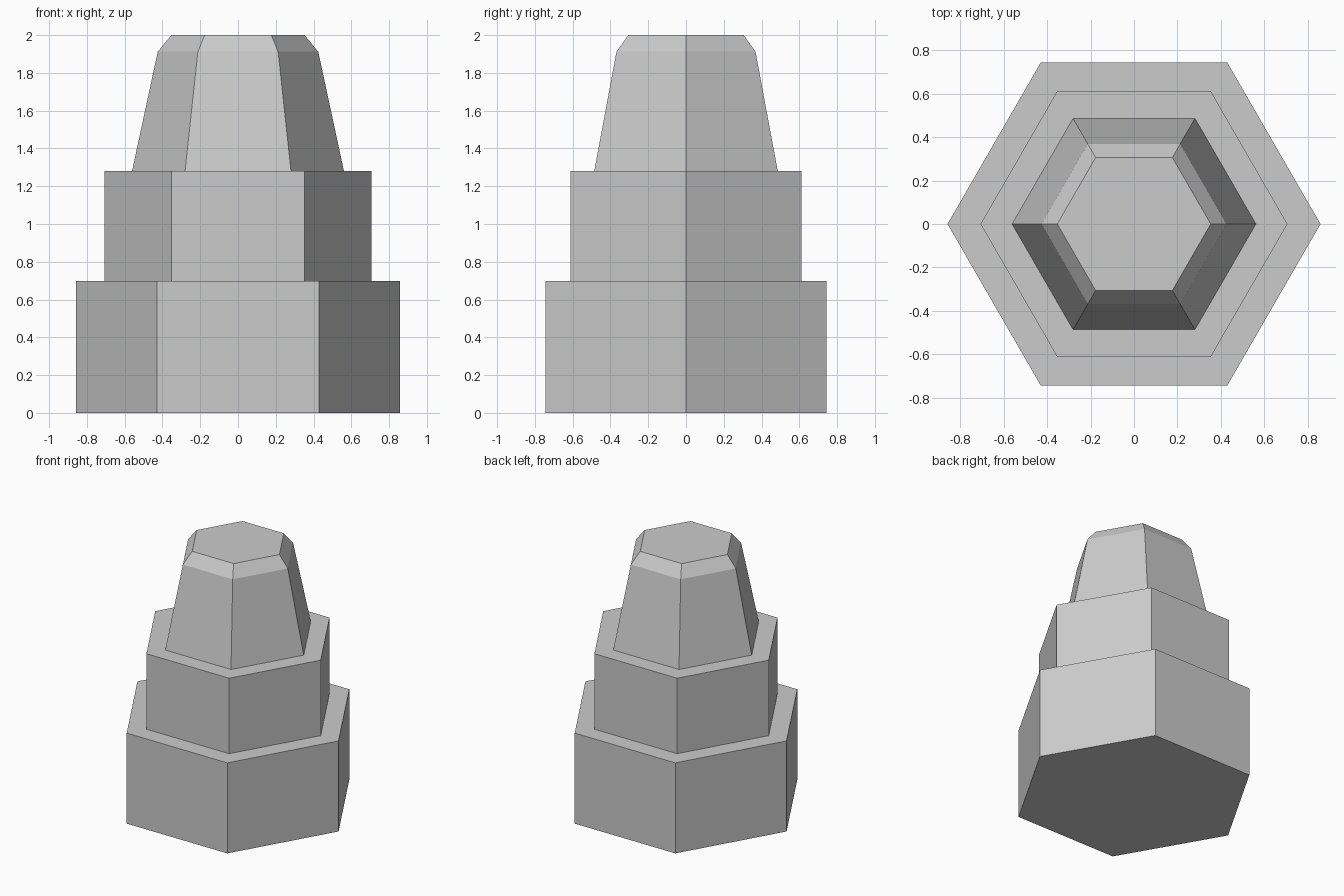
import bpy
import bmesh
from math import cos, sin, tau

if "Cube" in bpy.data.objects:
    bpy.data.objects.remove(bpy.data.objects["Cube"])

SIDES = 6


def hex_lathe(name, profile):
    """Stack six-sided rings (radius, height) into one closed flat-faced solid."""
    bm = bmesh.new()
    rings = [[bm.verts.new((r * cos(tau * i / SIDES), r * sin(tau * i / SIDES), z))
              for i in range(SIDES)] for r, z in profile]
    for low, high in zip(rings, rings[1:]):
        for i in range(SIDES):
            j = (i + 1) % SIDES
            bm.faces.new((low[i], low[j], high[j], high[i]))
    bm.faces.new(rings[0][::-1])
    bm.faces.new(rings[-1])
    bmesh.ops.recalc_face_normals(bm, faces=bm.faces)
    mesh = bpy.data.meshes.new(name)
    bm.to_mesh(mesh)
    bm.free()
    obj = bpy.data.objects.new(name, mesh)
    bpy.context.collection.objects.link(obj)
    return obj


hex_lathe("stepped_hex_tower", [
    (0.858, 0.0), (0.858, 0.698),                   # wide base tier
    (0.706, 0.698), (0.706, 1.28),                  # middle tier
    (0.561, 1.28), (0.425, 1.912), (0.353, 2.0),    # tapered cap with chamfer
])
